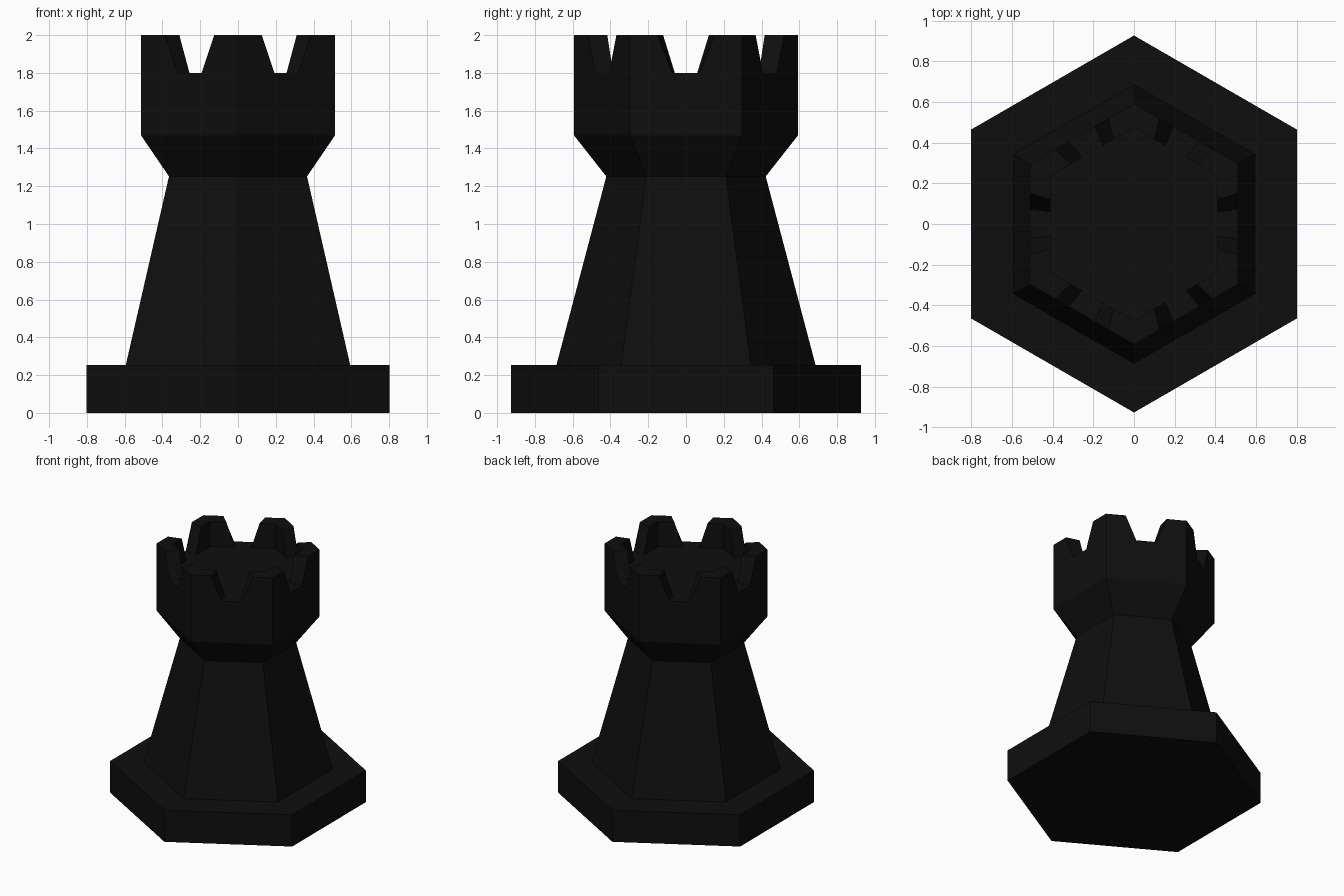
import bpy, bmesh
from math import sin, cos, pi
from mathutils import Vector

if "Cube" in bpy.data.objects:
    bpy.data.objects.remove(bpy.data.objects["Cube"])

black = bpy.data.materials.new("near black")
black.diffuse_color = (0.0045, 0.0045, 0.0045, 1)
black.use_nodes = True
black.node_tree.nodes["Principled BSDF"].inputs["Base Color"].default_value = black.diffuse_color

SIDES = 6
FLOOR, TOP = 1.8, 2.0
R_OUT, R_IN = 0.592, 0.475
bm = bmesh.new()


def corner(i, r, z):
    a = pi / 2 + i * 2 * pi / SIDES
    return Vector((r * cos(a), r * sin(a), z))


def ring(r, z):
    return [bm.verts.new(corner(i, r, z)) for i in range(SIDES)]


def notched_ring(r, z, t):
    """Per side: corner, notch start, notch end. t = notch width / side length."""
    out = []
    for i in range(SIDES):
        a, b = corner(i, r, z), corner(i + 1, r, z)
        out += [bm.verts.new(a.lerp(b, f)) for f in (0, 0.5 - t / 2, 0.5 + t / 2)]
    return out


# Foot, tapered body and flared collar
profile = [(0.927, 0), (0.927, 0.253), (0.686, 0.253), (0.422, 1.252), (R_OUT, 1.468)]
rings = [ring(r, z) for r, z in profile]
bm.faces.new(rings[0][::-1])
for lo, hi in zip(rings, rings[1:]):
    for i in range(SIDES):
        j = (i + 1) % SIDES
        bm.faces.new((lo[i], lo[j], hi[j], hi[i]))

# Crown wall with one sloped notch in the middle of each side
ob = notched_ring(R_OUT, FLOOR, 0.25)
ib = notched_ring(R_IN, FLOOR, 0.25)
ot = notched_ring(R_OUT, TOP, 0.51)
it = notched_ring(R_IN, TOP, 0.51)
n = len(ob)
bm.faces.new(ib)  # sunken floor
for i in range(SIDES):
    c, s, e, d = (3 * i, 3 * i + 1, 3 * i + 2, (3 * i + 3) % n)
    low = rings[-1]
    bm.faces.new((low[i], low[(i + 1) % SIDES], ob[d], ob[e], ob[s], ob[c]))
    bm.faces.new((ob[s], ob[e], ib[e], ib[s]))  # notch floor
    for p, q in ((c, s), (e, d)):  # battlement halves
        bm.faces.new((ob[p], ob[q], ot[q], ot[p]))
        bm.faces.new((ib[q], ib[p], it[p], it[q]))
        bm.faces.new((ot[p], ot[q], it[q], it[p]))
    bm.faces.new((ob[s], ib[s], it[s], ot[s]))  # notch cheeks
    bm.faces.new((ib[e], ob[e], ot[e], it[e]))

bmesh.ops.recalc_face_normals(bm, faces=bm.faces)
mesh = bpy.data.meshes.new("castle_tower_piece")
bm.to_mesh(mesh)
bm.free()
mesh.materials.append(black)
obj = bpy.data.objects.new("castle_tower_piece", mesh)
bpy.context.collection.objects.link(obj)
